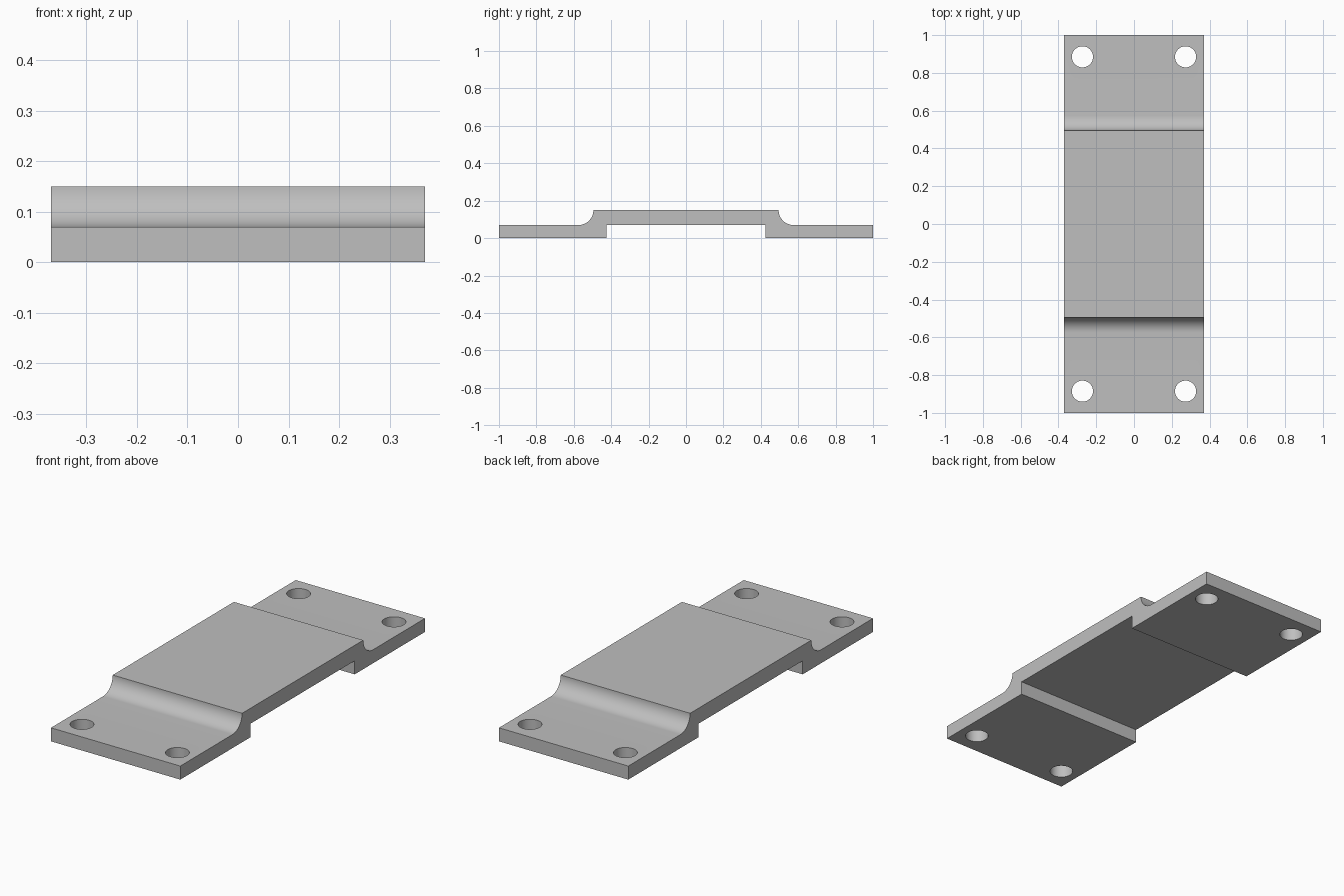
import bpy, bmesh, math

cube = bpy.data.objects.get("Cube")
if cube:
    bpy.data.objects.remove(cube, do_unlink=True)

HALF_WIDTH = 0.37
FLANGE_TOP = 0.07      # foot thickness, also height of the recess
TOP = 0.15
RADIUS = TOP - FLANGE_TOP
RISE = 0.495           # edge of the raised deck
RECESS = 0.425         # edge of the recess underneath

grey = bpy.data.materials.new("grey metal")
grey.use_nodes = True
colour = (0.52, 0.52, 0.52, 1)
grey.diffuse_color = colour
grey.node_tree.nodes["Principled BSDF"].inputs["Base Color"].default_value = colour


def add_object(name, bm):
    bmesh.ops.recalc_face_normals(bm, faces=bm.faces)
    mesh = bpy.data.meshes.new(name)
    bm.to_mesh(mesh)
    bm.free()
    obj = bpy.data.objects.new(name, mesh)
    bpy.context.collection.objects.link(obj)
    mesh.materials.append(grey)
    return obj


# Side profile: half outline with a concave fillet, mirrored in y
half = [(RECESS, FLANGE_TOP), (RECESS, 0), (1, 0), (1, FLANGE_TOP)]
STEPS = 16
for i in range(STEPS + 1):
    a = math.pi / 2 * i / STEPS
    half.append((RISE + RADIUS - RADIUS * math.sin(a), TOP - RADIUS * math.cos(a)))
profile = half + [(-y, z) for y, z in reversed(half)]

# Bridge plate extruded across its width
bm = bmesh.new()
face = bm.faces.new([bm.verts.new((-HALF_WIDTH, y, z)) for y, z in profile])
ext = bmesh.ops.extrude_face_region(bm, geom=[face])
moved = [v for v in ext["geom"] if isinstance(v, bmesh.types.BMVert)]
bmesh.ops.translate(bm, verts=moved, vec=(2 * HALF_WIDTH, 0, 0))
plate = add_object("bridge_plate", bm)

# Screw hole cutters, one in each corner
bm = bmesh.new()
for sx in (-1, 1):
    for sy in (-1, 1):
        made = bmesh.ops.create_cone(bm, cap_ends=True, segments=48,
                                     radius1=0.056, radius2=0.056, depth=0.4)
        bmesh.ops.translate(bm, verts=made["verts"], vec=(sx * 0.273, sy * 0.885, 0.03))
cutter = add_object("hole_cutter", bm)

# Apply the cut, then drop the cutter
cut = plate.modifiers.new("screw_holes", "BOOLEAN")
cut.object = cutter
cut.operation = "DIFFERENCE"
cut.solver = "EXACT"
bpy.ops.object.select_all(action="DESELECT")
plate.select_set(True)
bpy.context.view_layer.objects.active = plate
bpy.ops.object.modifier_apply(modifier=cut.name)
bpy.data.objects.remove(cutter, do_unlink=True)

bpy.ops.object.shade_smooth_by_angle(angle=math.radians(30))
